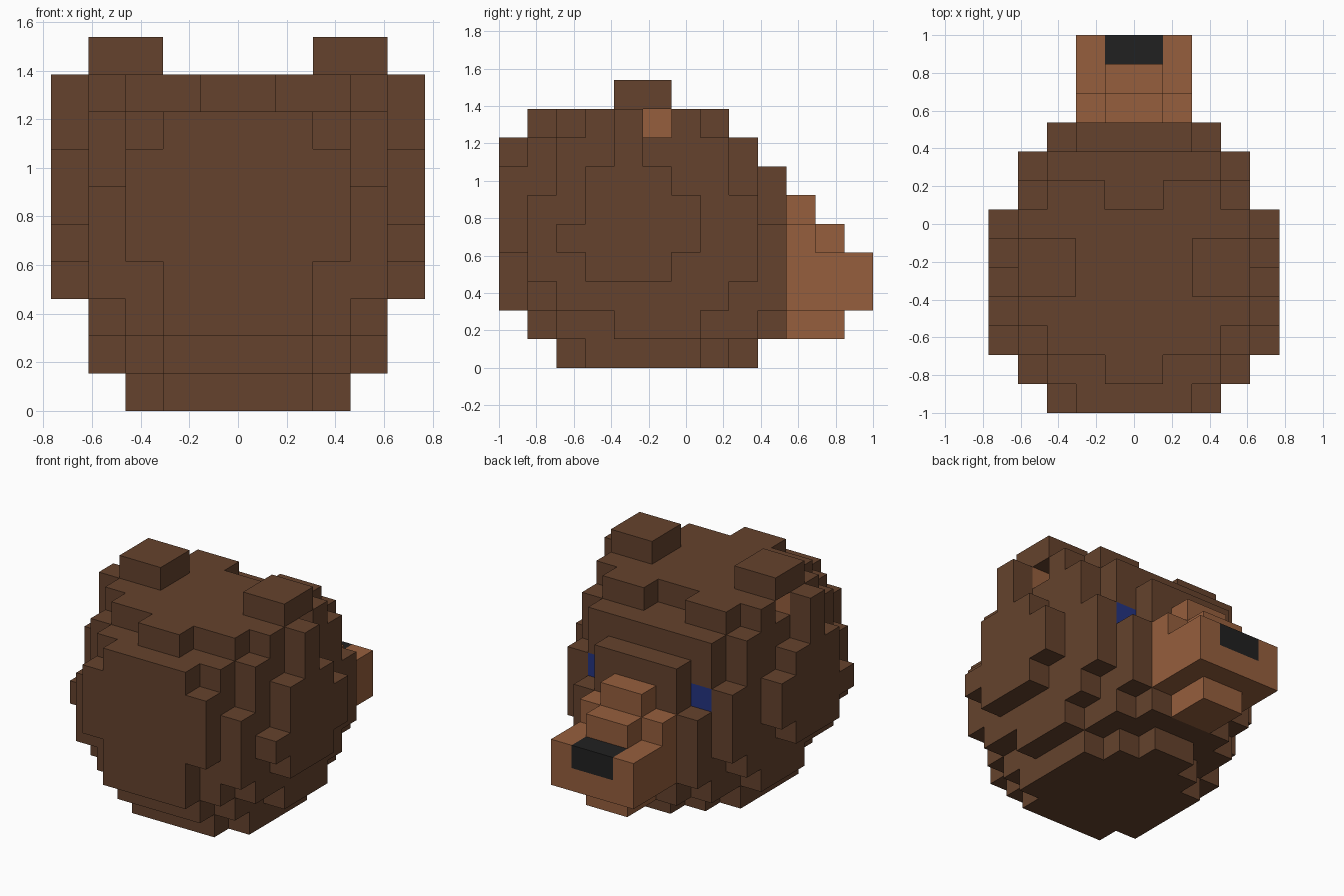
import bpy, bmesh, math
from mathutils import Vector

if "Cube" in bpy.data.objects:
    bpy.data.objects.remove(bpy.data.objects["Cube"], do_unlink=True)

CELL = 2 / 13  # edge of one block


def material(name, rgb):
    m = bpy.data.materials.new(name)
    m.use_nodes = True
    m.diffuse_color = (*rgb, 1)
    bsdf = next(n for n in m.node_tree.nodes if n.type == 'BSDF_PRINCIPLED')
    bsdf.inputs["Base Color"].default_value = (*rgb, 1)
    bsdf.inputs["Roughness"].default_value = 0.8
    return m


brown = material("dark brown fur", (0.130, 0.055, 0.026))
tan = material("light brown fur", (0.305, 0.114, 0.047))
black = material("black nose", (0.015, 0.015, 0.015))
blue = material("blue eye", (0.017, 0.034, 0.22))


def block(h, j, k):
    """Half-width ranges (inclusive) of blocks: h from the middle out, j along y, k up."""
    return {(a, b, c) for a in range(h[0], h[1] + 1)
            for b in range(j[0], j[1] + 1) for c in range(k[0], k[1] + 1)}


# Head: per layer, the y range of blocks for each step out from the middle
LAYERS = [
    [(2, 8), (2, 7), (3, 6)],
    [(1, 9), (1, 9), (2, 8), (4, 6)],
    [(0, 9), (0, 9), (1, 9), (2, 7)],
    [(0, 9), (0, 9), (1, 9), (1, 8), (3, 5)],
    [(0, 9), (0, 9), (0, 9), (1, 8), (2, 6)],
    [(0, 9), (0, 9), (0, 8), (1, 8), (3, 6)],
    [(0, 9), (0, 9), (0, 8), (2, 7), (3, 5)],
    [(0, 8), (0, 7 + 1), (1, 8), (2, 7)],
    [(1, 6), (2, 7), (2, 7), (3, 6)],
]
head = set()
for k, layer in enumerate(LAYERS):
    for h, span in enumerate(layer):
        head |= block((h, h), span, (k, k))
head -= {(3, 5, 8)}  # hollow of the ear

# Ears, their light inner walls, eyes, snout and nose
ear = block((2, 3), (4, 5), (9, 9)) | block((4, 4), (4, 4), (7, 8))
inner_ear = {(2, 5, 8), (3, 4, 8)}
eye = {(2, 8, 5)}
nose = {(0, 12, 3)}
snout = (block((0, 1), (10, 12), (2, 3)) | block((0, 1), (10, 10), (4, 4))
         | block((0, 0), (11, 11), (4, 4)) | block((0, 0), (10, 10), (5, 5))
         | block((0, 0), (10, 11), (1, 1))) - nose
head -= inner_ear | eye


def both(cells):
    return {(h, j, k) for h, j, k in cells} | {(-1 - h, j, k) for h, j, k in cells}


def left(cells):
    return set(cells)


def right(cells):
    return {(-1 - h, j, k) for h, j, k in cells}


solid = both(head | ear | inner_ear | eye | nose | snout)


def build(name, cells, mat):
    """Skin the exposed sides of the blocks and merge the flat areas."""
    bm = bmesh.new()
    verts = {}

    def vert(p):
        if p not in verts:
            x, y, z = p
            verts[p] = bm.verts.new((x * CELL, (y - 6.5) * CELL, z * CELL))
        return verts[p]

    for cell in sorted(cells):
        for axis in range(3):
            for side in (0, 1):
                nb = list(cell)
                nb[axis] += 2 * side - 1
                if tuple(nb) in solid:
                    continue
                u, v = (axis + 1) % 3, (axis + 2) % 3
                ring = []
                for du, dv in ((0, 0), (1, 0), (1, 1), (0, 1)):
                    p = list(cell)
                    p[axis] += side
                    p[u] += du
                    p[v] += dv
                    ring.append(vert(tuple(p)))
                bm.faces.new(ring if side else ring[::-1])
    bmesh.ops.dissolve_limit(bm, angle_limit=math.radians(1),
                             verts=bm.verts[:], edges=bm.edges[:])
    mesh = bpy.data.meshes.new(name)
    bm.to_mesh(mesh)
    bm.free()
    mesh.materials.append(mat)
    obj = bpy.data.objects.new(name, mesh)
    bpy.context.collection.objects.link(obj)
    return obj


build("head", both(head), brown)
build("snout", both(snout), tan)
build("nose", both(nose), black)
for side, pick in (("left", left), ("right", right)):
    build(side + "_ear", pick(ear), brown)
    build(side + "_inner_ear", pick(inner_ear), tan)
    build(side + "_eye", pick(eye), blue)
